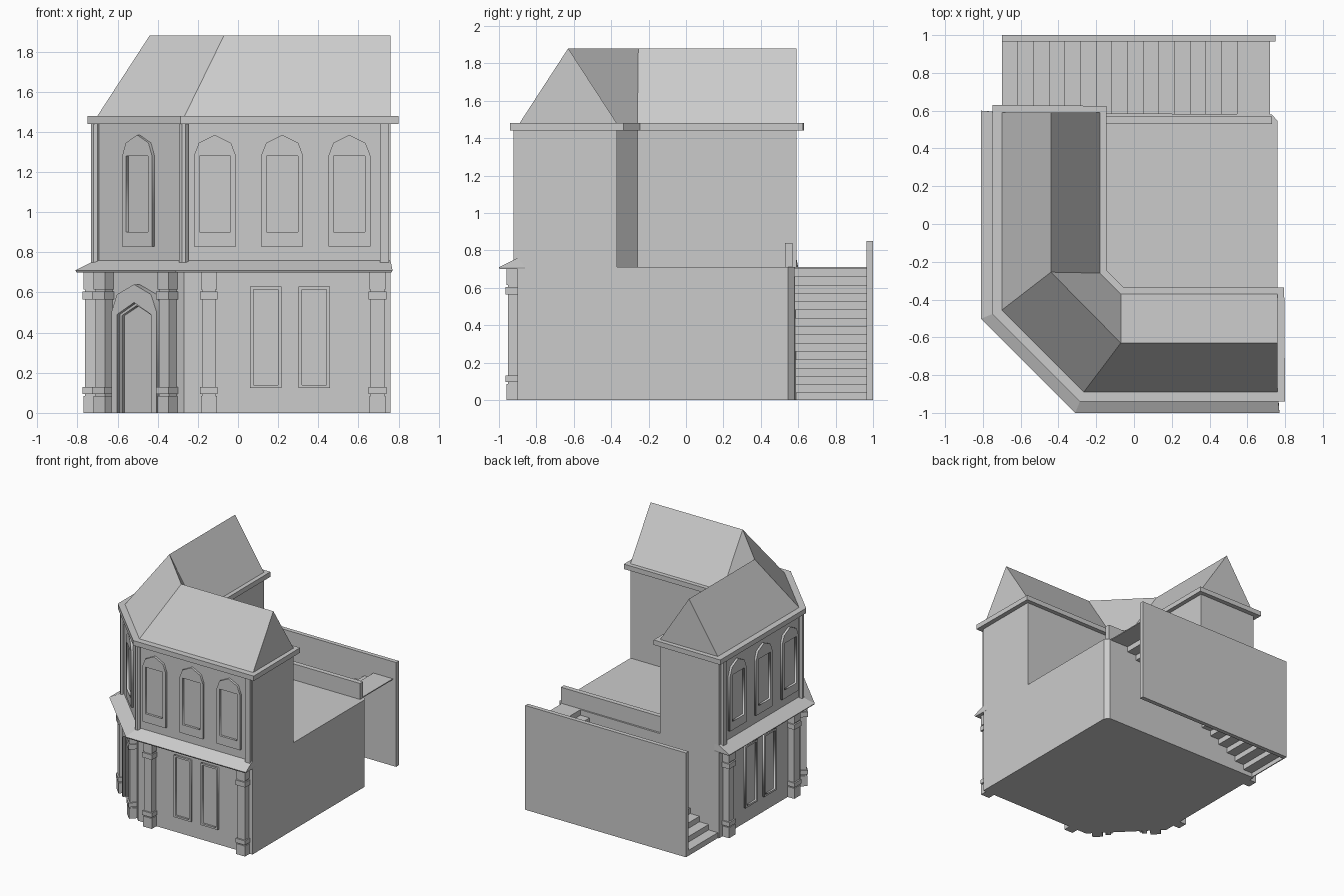
import bpy, bmesh
from math import sqrt, pi
from mathutils import Matrix, Vector

if "Cube" in bpy.data.objects:
    bpy.data.objects.remove(bpy.data.objects["Cube"])

XR, YB = 0.76, 0.59              # right end and back end of the street walls
YF, XL = -0.90, -0.71            # front wall and left wall
CX, CY = -0.27, -0.46            # where the diagonal corner wall meets them


def finish(name, bm):
    bmesh.ops.recalc_face_normals(bm, faces=bm.faces)
    me = bpy.data.meshes.new(name)
    bm.to_mesh(me)
    bm.free()
    ob = bpy.data.objects.new(name, me)
    bpy.context.collection.objects.link(ob)
    return ob


def loft(name, rings, M=Matrix()):
    """Closed solid through rings given as (xy points, z)."""
    bm = bmesh.new()
    vs = [[bm.verts.new(M @ Vector((x, y, z))) for x, y in pts] for pts, z in rings]
    n = len(vs[0])
    for a, b in zip(vs, vs[1:]):
        for i in range(n):
            j = (i + 1) % n
            bm.faces.new((a[i], a[j], b[j], b[i]))
    bm.faces.new(vs[0][::-1])
    bm.faces.new(vs[-1])
    return finish(name, bm)


def boxes(name, spans, M=Matrix()):
    """One object from several (x0, x1, y0, y1, z0, z1) boxes."""
    bm = bmesh.new()
    for x0, x1, y0, y1, z0, z1 in spans:
        T = Matrix.Translation(((x0 + x1) / 2, (y0 + y1) / 2, (z0 + z1) / 2))
        S = Matrix.Diagonal((x1 - x0, y1 - y0, z1 - z0, 1))
        bmesh.ops.create_cube(bm, size=1, matrix=M @ T @ S)
    return finish(name, bm)


def plate(name, outlines, depth, M):
    """Flat plate with holes, standing out from a wall by depth."""
    cu = bpy.data.curves.new(name, 'CURVE')
    cu.dimensions = '2D'
    cu.fill_mode = 'BOTH'
    cu.extrude = depth / 2
    for pts in outlines:
        sp = cu.splines.new('POLY')
        sp.points.add(len(pts) - 1)
        for p, (x, y) in zip(sp.points, pts):
            p.co = (x, y, 0, 1)
        sp.use_cyclic_u = True
    ob = bpy.data.objects.new(name, cu)
    bpy.context.collection.objects.link(ob)
    ob.matrix_world = M @ Matrix.Translation((0, 0, depth / 2))
    bpy.ops.object.select_all(action='DESELECT')
    ob.select_set(True)
    bpy.context.view_layer.objects.active = ob
    bpy.ops.object.convert(target='MESH')


def street(d, end=0.0):
    """Line of the three street walls, moved outward by d."""
    k = 0.414 * d
    return [(XR + end, YF - d), (CX - k, YF - d), (XL - d, CY - k), (XL - d, YB + end)]


def yard(d):
    """Courtyard side of the upper floor, moved outward by d."""
    k = 0.414 * d
    return [(-0.18 + d, YB + d), (-0.18 + d, -0.26 + k), (-0.07 + k, -0.37 + d), (XR + d, -0.37 + d)]


# Ground floor with terrace roof, and L-shaped upper floor
loft('ground_floor', [(street(0) + [(0.73, 0.58), (XR, 0.545)], z) for z in (0, 0.71)])
loft('upper_floor', [(street(0) + yard(0), z) for z in (0.70, 1.45)])
loft('eaves', [(street(0.04, 0.04) + yard(0.035), z) for z in (1.44, 1.48)])

# Sloped ledge between the floors
back = street(-0.04)[::-1]
loft('ledge', [(street(0.095, 0.005) + back, 0.70), (street(0.10, 0.01) + back, 0.71),
               (street(0.0) + back, 0.76)])

# Gabled roof wrapping round the corner
bm = bmesh.new()
outer = [bm.verts.new((*p, 1.48)) for p in street(-0.01)]
ridge = [bm.verts.new((*p, 1.88)) for p in [(XR, -0.63), (-0.07, -0.63), (-0.44, -0.255), (-0.44, YB)]]
inner = [bm.verts.new((*p, 1.48)) for p in yard(0)[::-1]]
for a, b in ((outer, ridge), (ridge, inner), (inner, outer)):
    for i in range(3):
        bm.faces.new((a[i], a[i + 1], b[i + 1], b[i]))
bm.faces.new((outer[0], ridge[0], inner[0]))
bm.faces.new((outer[3], inner[3], ridge[3]))
finish('roof', bm)


# Wall frames: local x along the wall, local y up, local z outward
def frame(origin, u):
    u = Vector((*u, 0)).normalized()
    n = u.cross(Vector((0, 0, 1)))
    M = Matrix((u, (0, 0, 1), n)).transposed().to_4x4()
    return Matrix.Translation((*origin, 0)) @ M


front = frame((CX, YF), (1, 0))
left = frame((XL, CY), (0, -1))
diag = frame(((CX + XL) / 2, (CY + YF) / 2), (1, -1))


def rect(c, w, z0, z1):
    return [(c - w, z0), (c + w, z0), (c + w, z1), (c - w, z1)]


def column(name, c, M):
    spans = [(0.040, 0.060, 0.0, 0.085), (0.044, 0.065, 0.095, 0.13), (0.044, 0.065, 0.565, 0.605),
             (0.040, 0.060, 0.615, 0.705), (0.034, 0.053, 0.0, 0.705)]
    boxes(name, [(c - w, c + w, z0, z1, -0.02, d) for w, d, z0, z1 in spans], M)


def arched_window(name, c, M):
    arch = [(-0.105, 0.83), (0.105, 0.83), (0.105, 1.28), (0.08, 1.345), (0, 1.385),
            (-0.08, 1.345), (-0.105, 1.28)]
    plate(name, [[(c + x, z) for x, z in arch], rect(c, 0.078, 0.90, 1.28)], 0.018, M)


for side, M, s in (('front', front, 1), ('left', left, -1)):
    for i, c in enumerate((0.125, 0.965)):
        column(f'{side}_column_{i}', s * c, M)
    for i, c in enumerate((0.408, 0.65)):
        plate(f'{side}_lower_window_{i}',
              [rect(s * c, 0.078, 0.125, 0.63), rect(s * c, 0.062, 0.14, 0.615)], 0.015, M)
    for i, c in enumerate((0.155, 0.49, 0.825)):
        arched_window(f'{side}_upper_window_{i}', s * c, M)
    c = s * 1.0
    boxes(f'{side}_end_pilaster', [(c - 0.022, c + 0.022, 0.73, 1.44, -0.02, 0.022)], M)

# Diagonal corner: columns, window and pointed doorway
for i, c in enumerate((-0.225, 0.225)):
    column(f'corner_column_{i}', c, diag)
arched_window('corner_window', 0, diag)
surround = [(-0.16, 0), (-0.12, 0), (-0.12, 0.49), (0, 0.55), (0.12, 0.49), (0.12, 0), (0.16, 0),
            (0.16, 0.50), (0.12, 0.59), (0, 0.64), (-0.12, 0.59), (-0.16, 0.50)]
plate('door_surround', [surround], 0.04, diag)
plate('door_inner_frame', [[(-0.12, 0), (-0.105, 0), (-0.105, 0.485), (0, 0.535), (0.105, 0.485),
                            (0.105, 0), (0.12, 0), (0.12, 0.49), (0, 0.55), (-0.12, 0.49)]], 0.02, diag)

# Slim posts at the two upper corners
for i, p in enumerate(((CX, YF), (XL, CY))):
    bm = bmesh.new()
    bmesh.ops.create_cone(bm, cap_ends=True, segments=8, radius1=0.025, radius2=0.025, depth=0.71,
                          matrix=Matrix.Translation((*p, 1.085)) @ Matrix.Rotation(pi / 8, 4, 'Z'))
    finish(f'corner_post_{i}', bm)

# Terrace parapet and the outer wall of the staircase
boxes('parapet', [(-0.18, 0.73, 0.53, 0.57, 0.70, 0.84)])
boxes('stair_wall', [(-0.70, 0.75, 0.965, 1.0, 0.0, 0.85)])

# Back staircase: thin folded treads and risers ending in a landing
N, run, rise = 16, 0.083, 0.71 / 16
top = []
for i in range(N):
    x = -0.70 + i * run
    top += [(x, i * rise), (x, (i + 1) * rise)]
top.append((0.72, 0.71))
under = [(x + 0.008, max(0, z - 0.008)) for x, z in top[:-1]] + [(0.72, 0.702)]
bm = bmesh.new()
rows = [[bm.verts.new((x, y, z)) for x, z in pts] for pts, y in
        ((top, 0.575), (top, 0.97), (under, 0.97), (under, 0.575))]
for k in range(4):
    a, b = rows[k], rows[(k + 1) % 4]
    for i in range(len(top) - 1):
        bm.faces.new((a[i], a[i + 1], b[i + 1], b[i]))
for i in (0, -1):
    bm.faces.new([r[i] for r in rows])
finish('stairs', bm)
